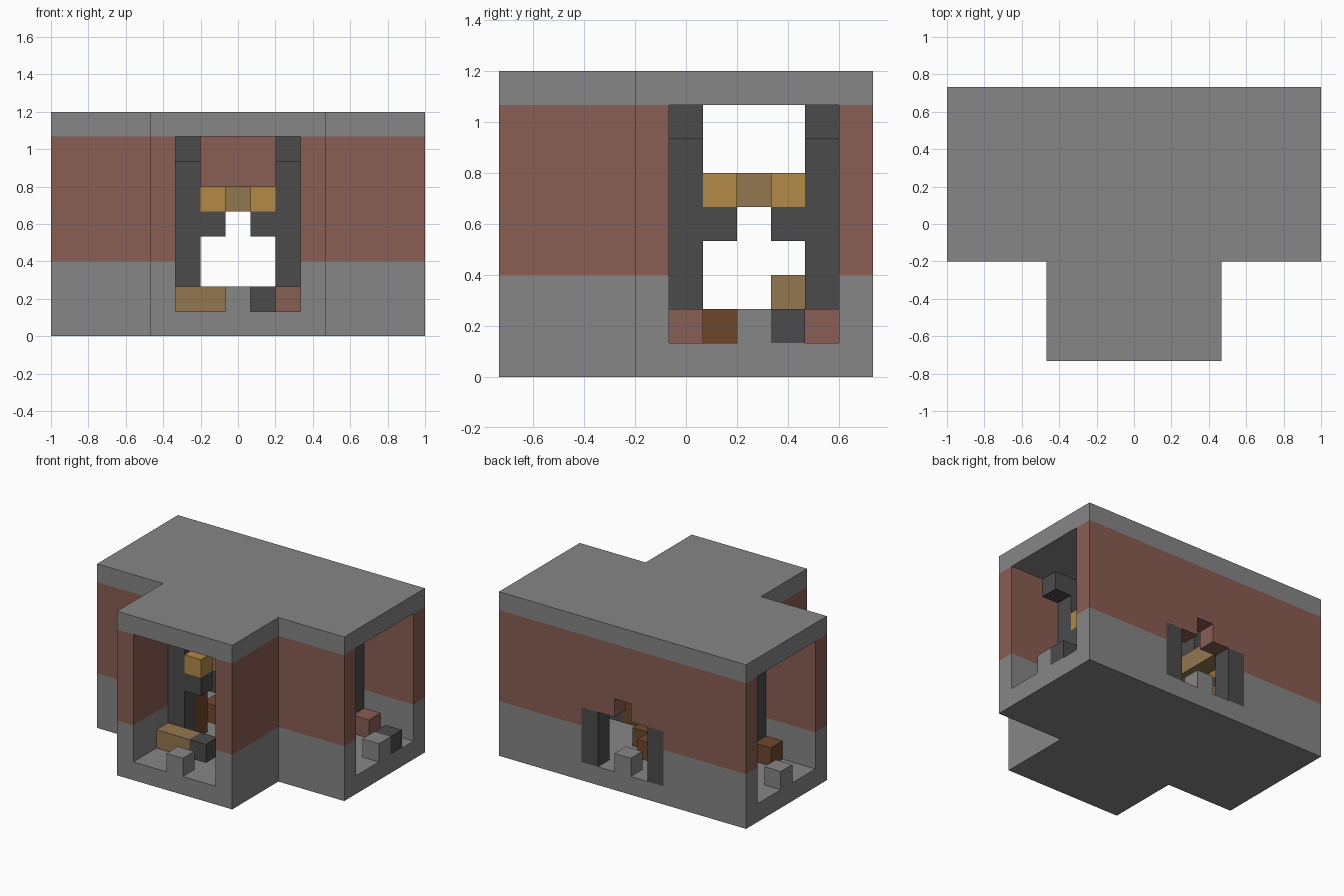
import bpy
import bmesh
from mathutils import Matrix, Vector

cube = bpy.data.objects.get("Cube")
if cube:
    bpy.data.objects.remove(cube, do_unlink=True)

U = 2 / 15            # one block
CY = 2 * U            # y of the tunnel crossing


def srgb(c):
    c /= 255
    return c / 12.92 if c <= 0.04045 else ((c + 0.055) / 1.055) ** 2.4


def material(name, *rgb):
    m = bpy.data.materials.new(name)
    col = (*[srgb(c) for c in rgb], 1)
    m.diffuse_color = col
    m.use_nodes = True
    m.node_tree.nodes["Principled BSDF"].inputs["Base Color"].default_value = col
    return m


STONE = material("grey stone", 134, 134, 134)
BRICK = material("red brick", 137, 93, 83)
DARK = material("dark stone", 75, 75, 75)
GOLD = material("golden lamp", 178, 138, 70)
TAN = material("tan wood", 148, 119, 79)
BROWN = material("brown wood", 109, 73, 43)


def box(name, lo, hi, mats=()):
    """Box between two corners."""
    lo, hi = Vector(lo), Vector(hi)
    bm = bmesh.new()
    size = hi - lo
    bmesh.ops.create_cube(bm, size=1, matrix=Matrix.Translation((lo + hi) / 2)
                          @ Matrix.Diagonal((*size, 1)))
    me = bpy.data.meshes.new(name)
    bm.to_mesh(me)
    bm.free()
    for m in mats:
        me.materials.append(m)
    ob = bpy.data.objects.new(name, me)
    bpy.context.collection.objects.link(ob)
    return ob


# Directions: (across, outward) block steps to (x, y) from the crossing
TURN = {
    "front": lambda i, j: (i, -j),
    "right": lambda i, j: (j, i),
    "left": lambda i, j: (-j, -i),
    "back": lambda i, j: (-i, j),
}


def block(name, side, i, j, k, mat):
    """Blocks over inclusive ranges: i across, j outward, k up."""
    a = TURN[side](i[0], j[0])
    b = TURN[side](i[-1], j[-1])
    xs, ys = sorted((a[0], b[0])), sorted((a[1], b[1]))
    box(f"{side}_{name}",
        ((xs[0] - .5) * U, CY + (ys[0] - .5) * U, k[0] * U),
        ((xs[1] + .5) * U, CY + (ys[1] + .5) * U, (k[-1] + 1) * U), [mat])


# T-shaped hall, hollowed by tunnels
bm = bmesh.new()
outline = [(-7.5, -1.5), (-3.5, -1.5), (-3.5, -5.5), (3.5, -5.5),
           (3.5, -1.5), (7.5, -1.5), (7.5, 5.5), (-7.5, 5.5)]
base = bm.faces.new([bm.verts.new((x * U, y * U, 0)) for x, y in outline])
top = bmesh.ops.extrude_face_region(bm, geom=[base])["geom"]
bmesh.ops.translate(bm, vec=(0, 0, 9 * U),
                    verts=[v for v in top if isinstance(v, bmesh.types.BMVert)])
bmesh.ops.recalc_face_normals(bm, faces=bm.faces)
mesh = bpy.data.meshes.new("hall_walls")
bm.to_mesh(mesh)
bm.free()
hall = bpy.data.objects.new("hall_walls", mesh)
bpy.context.collection.objects.link(hall)

cutters = [
    box("cross_tunnel", (-9 * U, -.5 * U, U), (9 * U, 4.5 * U, 8 * U)),
    box("front_tunnel", (-2.5 * U, -7 * U, U), (2.5 * U, 2 * U, 8 * U)),
    box("back_gap", (-2.5 * U, 3 * U, U), (2.5 * U, 7 * U, 4 * U)),
    box("back_notch", (-.5 * U, 3 * U, 2 * U), (.5 * U, 7 * U, 5 * U)),
]
for c in cutters:
    mod = hall.modifiers.new(c.name, "BOOLEAN")
    mod.operation = "DIFFERENCE"
    mod.solver = "EXACT"
    mod.object = c
    c.hide_render = True
bpy.context.view_layer.update()
dg = bpy.context.evaluated_depsgraph_get()
carved = bpy.data.meshes.new_from_object(hall.evaluated_get(dg))
hall.modifiers.clear()
hall.data = carved
for c in cutters:
    bpy.data.objects.remove(c, do_unlink=True)

# Stone and brick bands by height
carved.materials.clear()
carved.materials.append(STONE)
carved.materials.append(BRICK)
bm = bmesh.new()
bm.from_mesh(carved)
for h in (3 * U, 8 * U):
    bmesh.ops.bisect_plane(bm, geom=bm.verts[:] + bm.edges[:] + bm.faces[:],
                           plane_co=(0, 0, h), plane_no=(0, 0, 1), dist=1e-5)
for f in bm.faces:
    z = f.calc_center_median().z
    f.material_index = 1 if 3 * U < z < 8 * U - .005 else 0
    f.smooth = False
bm.to_mesh(carved)
bm.free()

# Stone pillars, lamps and timber frame in each arm
for side in ("front", "right", "left"):
    for s, tag in ((-1, "a"), (1, "b")):
        block(f"pillar_{tag}", side, [2 * s], [4], [1, 7], DARK)
        block(f"capital_{tag}", side, [2 * s], [5], [7], DARK)
        block(f"bracket_{tag}", side, [s], [4], [4], DARK)
        block(f"lamp_{tag}", side, [s], [4], [5], GOLD)
        block(f"timber_post_{tag}", side, [2 * s], [3], [1, 4], BROWN)
    block("timber_lintel", side, [-2, 2], [3], [5], TAN)
    block("door_stub", side, [0], [7], [1], STONE)

# Back opening
block("door_stub", "back", [0], [3], [1], STONE)
for s, tag in ((-1, "a"), (1, "b")):
    block(f"door_post_{tag}", "back", [2 * s], [3], [1, 3], DARK)

# Loose blocks at the pillar feet
block("tan_footing", "front", [-2, -1], [5], [1], TAN)
block("dark_rubble", "front", [0], [5], [1], DARK)
block("dark_rubble_inner", "front", [1], [4], [1], DARK)
block("brick_footing", "front", [2], [5], [1], BRICK)
block("brick_footing_a", "right", [-2], [5], [1], BRICK)
block("brick_footing_b", "right", [2], [5], [1], BRICK)
block("dark_rubble", "right", [1], [7], [1], DARK)
block("brown_footing", "left", [2], [5], [1], BROWN)
block("brick_footing", "left", [-2], [5], [1], BRICK)

# Fallen timber in the crossing
for n, (i, j) in enumerate(((0, -1), (1, 0), (-2, 1))):
    block(f"fallen_timber_{n}", "front", [i], [j], [1], BROWN)
block("fallen_tan_timber", "front", [-2], [-1], [1, 2], TAN)
